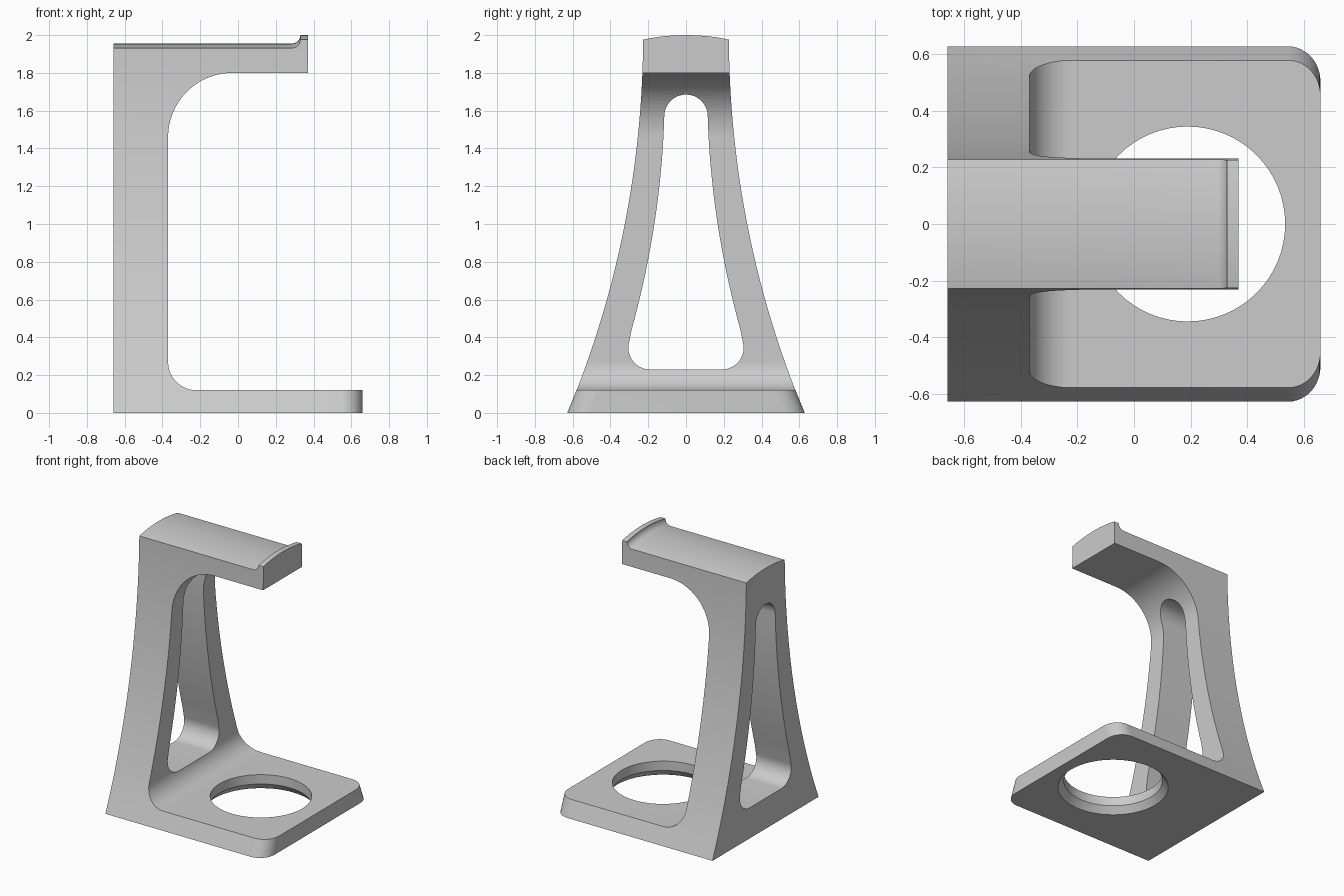
import bpy
import bmesh
from math import sin, cos, pi, radians, sqrt

if "Cube" in bpy.data.objects:
    bpy.data.objects.remove(bpy.data.objects["Cube"], do_unlink=True)

grey = bpy.data.materials.new("plain grey")
grey.use_nodes = True
grey.diffuse_color = (0.6, 0.6, 0.6, 1)
grey.node_tree.nodes["Principled BSDF"].inputs["Base Color"].default_value = (0.6, 0.6, 0.6, 1)


def arc(cx, cz, r, start, end, n=16):
    """Points on a circular arc, angles in degrees."""
    angles = [radians(start + (end - start) * i / n) for i in range(n + 1)]
    return [(cx + r * cos(a), cz + r * sin(a)) for a in angles]


def loft(name, sections):
    """Closed solid skinned through rings with equal point counts."""
    bm = bmesh.new()
    rings = [[bm.verts.new(p) for p in ring] for ring in sections]
    n = len(rings[0])
    for a, b in zip(rings, rings[1:]):
        for i in range(n):
            j = (i + 1) % n
            bm.faces.new((a[i], a[j], b[j], b[i]))
    bm.faces.new(rings[0])
    bm.faces.new(rings[-1])
    bmesh.ops.recalc_face_normals(bm, faces=bm.faces)
    mesh = bpy.data.meshes.new(name)
    bm.to_mesh(mesh)
    bm.free()
    mesh.materials.append(grey)
    obj = bpy.data.objects.new(name, mesh)
    bpy.context.collection.objects.link(obj)
    return obj


def combine(target, tool, operation):
    """Apply a boolean and discard the tool."""
    mod = target.modifiers.new("cut", "BOOLEAN")
    mod.operation, mod.object, mod.solver = operation, tool, "EXACT"
    bpy.ops.object.select_all(action="DESELECT")
    bpy.context.view_layer.objects.active = target
    target.select_set(True)
    bpy.ops.object.modifier_apply(modifier=mod.name)
    bpy.data.objects.remove(tool, do_unlink=True)


# C-shaped side profile: base, column and arm with filleted inner corners
profile = [(-0.66, 0), (0.66, 0), (0.66, 0.12)]
profile += arc(-0.22, 0.27, 0.15, 270, 180)
profile += arc(-0.03, 1.46, 0.34, 180, 90, 24)
profile += [(0.37, 1.8), (0.37, 2.1), (-0.66, 2.1)]
stand = loft("headphone_stand", [[(x, y, z) for x, z in profile] for y in (-1, 1)])

# Flared sides, narrowing along a large arc towards the top
FLARE = 5.2


def half_width(z):
    d = max(0, 2 - z)
    return 0.227 + FLARE - sqrt(FLARE ** 2 - d * d)


heights = [-0.1] + [0.15 + 1.85 * i / 24 for i in range(25)] + [2.3]
flare = [(half_width(z), z) for z in heights]
flare += [(-y, z) for y, z in reversed(flare)]
combine(stand, loft("flare", [[(x, y, z) for y, z in flare] for x in (-1, 1)]), "INTERSECT")

# Rounded front corners of the base
bm = bmesh.new()
bm.from_mesh(stand.data)
corners = [e for e in bm.edges
           if all(v.co.x > 0.65 for v in e.verts)
           and abs(e.verts[0].co.z - e.verts[1].co.z) > 0.05]
bmesh.ops.bevel(bm, geom=corners, offset=0.115, segments=12, profile=0.5, affect="EDGES")
bm.to_mesh(stand.data)
bm.free()

# Crowned arm top with a raised end lip
crown = [(-0.9, 1.955)] + arc(0.285, 2.0, 0.045, 270, 360, 8)
crown += [(0.6, 2.0), (0.6, 2.3), (-0.9, 2.3)]
stations = [-0.3 + 0.6 * i / 24 for i in range(25)]
combine(stand, loft("crown", [[(x, y, z - 0.46 * y * y) for x, z in crown] for y in stations]),
        "DIFFERENCE")

# Tapered window through the column
side = []
for i in range(1, 20):
    t = 1.19 * i / 20
    side.append((0.115 + 0.03 * t + 0.109 * t * t, 1.57 - t))
right = arc(0, 1.57, 0.115, 90, 0) + side + arc(0.19, 0.345, 0.115, 16, -90)
window = right + [(-y, z) for y, z in reversed(right[1:])]
combine(stand, loft("window", [[(x, y, z) for y, z in window] for x in (-0.9, 0.1)]), "DIFFERENCE")

# Round hole in the base, flared on the underside
hole = [(0.435, -0.05), (0.385, 0), (0.345, 0.05), (0.345, 0.3)]
rings = [[(x, y, z) for x, y in arc(0.19, 0, r, 0, 360, 64)[:-1]] for r, z in hole]
combine(stand, loft("hole", rings), "DIFFERENCE")

bpy.ops.object.shade_smooth_by_angle(angle=radians(30))
